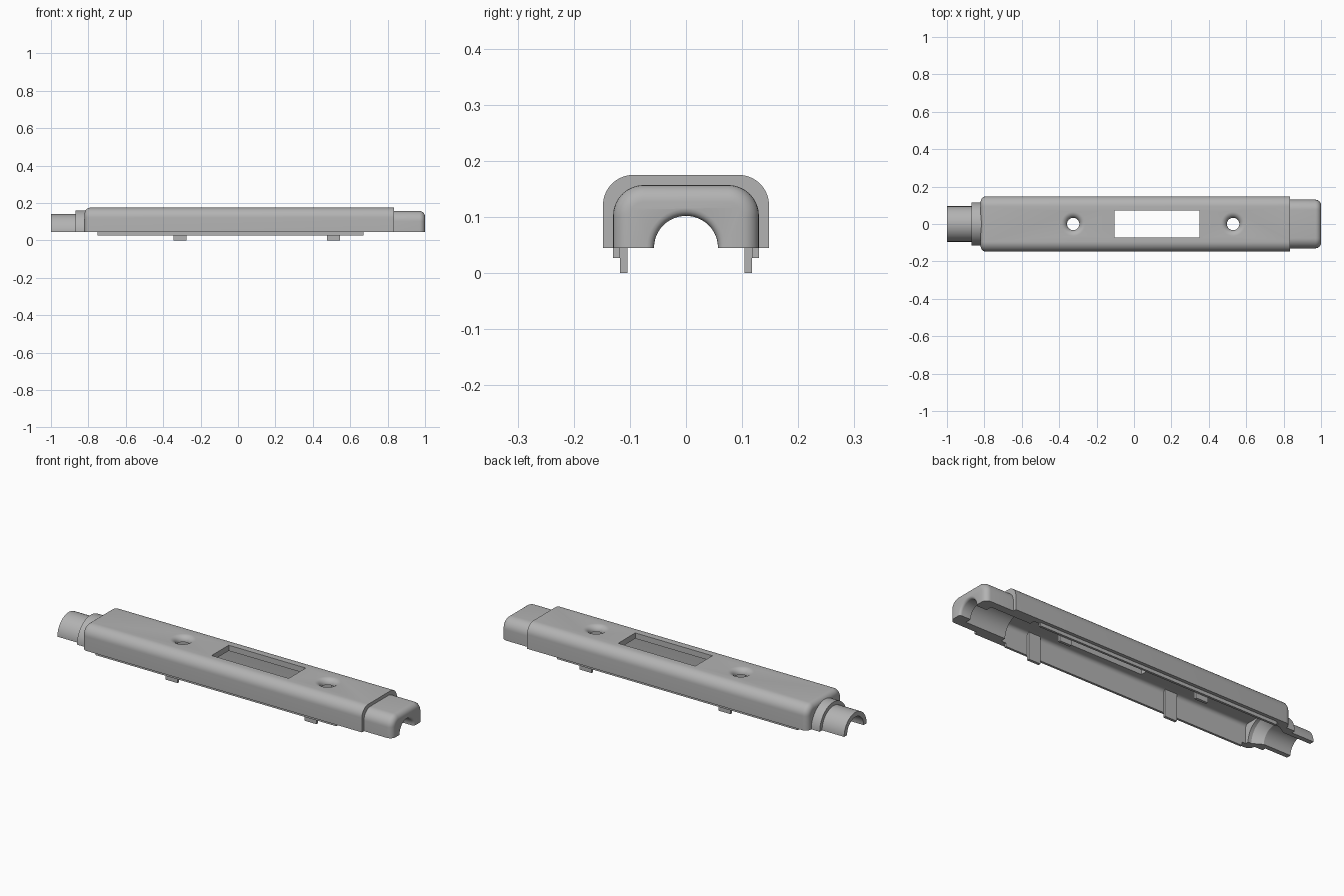
import bpy
import bmesh
from math import sin, cos, pi, radians
from mathutils import Matrix, Vector

cube = bpy.data.objects.get("Cube")
if cube:
    bpy.data.objects.remove(cube, do_unlink=True)

BASE = 0.045  # parting plane of the half shell

grey = bpy.data.materials.new("plain_grey")
grey.use_nodes = True
grey.diffuse_color = (0.45, 0.45, 0.45, 1)
bsdf = next(n for n in grey.node_tree.nodes if n.type == 'BSDF_PRINCIPLED')
bsdf.inputs["Base Color"].default_value = grey.diffuse_color


def finish(name, bm):
    bmesh.ops.remove_doubles(bm, verts=bm.verts, dist=1e-5)
    bmesh.ops.recalc_face_normals(bm, faces=bm.faces)
    mesh = bpy.data.meshes.new(name)
    bm.to_mesh(mesh)
    bm.free()
    mesh.materials.append(grey)
    obj = bpy.data.objects.new(name, mesh)
    bpy.context.collection.objects.link(obj)
    return obj


def skin(name, rings):
    """Closed solid through a row of equal rings of points."""
    bm = bmesh.new()
    loops = [[bm.verts.new(p) for p in ring] for ring in rings]
    n = len(loops[0])
    for a, b in zip(loops, loops[1:]):
        for i in range(n):
            j = (i + 1) % n
            bm.faces.new((a[i], a[j], b[j], b[i]))
    bm.faces.new(loops[0])
    bm.faces.new(loops[-1])
    return finish(name, bm)


def arch(name, stations, w, top, r, base=BASE, seg=10):
    """Round-shouldered arch along x; each station is (x, inset)."""
    rings = []
    for x, d in stations:
        ring = [(x, d - w, base)]
        for side, start in ((-1, pi), (1, pi / 2)):
            for i in range(seg + 1):
                a = start - pi / 2 * i / seg
                ring.append((x, side * (w - r) + (r - d) * cos(a),
                             top - r + (r - d) * sin(a)))
        ring.append((x, w - d, base))
        rings.append(ring)
    return skin(name, rings)


def round_end(x, direction, f, seg=6):
    steps = [pi / 2 * i / seg for i in range(seg + 1)]
    return [(x - direction * f * (1 - sin(a)), f * (1 - cos(a))) for a in steps]


def revolve(name, profile, matrix, seg=48):
    """Solid of revolution from (height, radius) pairs."""
    return skin(name, [[matrix @ Vector((r * cos(2 * pi * i / seg), r * sin(2 * pi * i / seg), h))
                        for i in range(seg)] for h, r in profile])


def box(name, x0, x1, y0, y1, z0, z1):
    bm = bmesh.new()
    bmesh.ops.create_cube(bm, size=1)
    for v in bm.verts:
        v.co = ((x0 + x1) / 2 + v.co.x * (x1 - x0),
                (y0 + y1) / 2 + v.co.y * (y1 - y0),
                (z0 + z1) / 2 + v.co.z * (z1 - z0))
    return finish(name, bm)


# Outer parts
body = arch("main_cover", round_end(-0.82, -1, 0.03)[::-1] + [(0.835, 0)], 0.148, 0.175, 0.054)
cap = arch("end_cap", [(0.82, 0)] + round_end(1.0, 1, 0.03), 0.13, 0.157, 0.055)
collar = arch("cable_collar", [(-0.87, 0), (-0.785, 0)], 0.115, BASE + 0.115, 0.115, seg=16)
tube = arch("cable_tube", [(-1.0, 0), (-0.85, 0)], 0.095, BASE + 0.095, 0.095, seg=16)

# Cutters: cable bore along x, main cavity, window and dished screw holes
along_x = Matrix.Translation((0, 0, BASE)) @ Matrix.Rotation(pi / 2, 4, 'Y')
left_bore = revolve("left_bore_cutter", [(-1.05, 0.07), (-0.84, 0.07), (-0.79, 0.1), (-0.74, 0.1)], along_x)
mouth = [(0.987 + 0.013 * sin(a), 0.07 - 0.013 * cos(a)) for a in (0, pi / 8, pi / 4, pi * 3 / 8, pi / 2)]
right_bore = revolve("right_bore_cutter", [(0.66, 0.09), (0.935, 0.09), (0.935, 0.057)] + mouth + [(1.05, 0.07)],
                     along_x)
cavity = arch("cavity_cutter", [(-0.77, 0), (0.7, 0)], 0.118, 0.145, 0.02, base=-0.1)
window = box("window_cutter", -0.105, 0.35, -0.072, 0.072, 0.1, 0.25)
dish = [(0.145 + 0.03 * sin(a), 0.065 - 0.032 * cos(a)) for a in (pi / 2 * i / 8 for i in range(9))]
holes = [revolve("screw_hole_cutter", [(0.1, 0.033)] + dish + [(0.2, 0.065)], Matrix.Translation((x, 0, 0)))
         for x in (-0.325, 0.53)]

cuts = {body: [cavity, left_bore, right_bore, window] + holes,
        cap: [right_bore], collar: [left_bore], tube: [left_bore]}
for obj, cutters in cuts.items():
    for c in cutters:
        mod = obj.modifiers.new("cut", 'BOOLEAN')
        mod.operation = 'DIFFERENCE'
        mod.solver = 'EXACT'
        mod.object = c
    graph = bpy.context.evaluated_depsgraph_get()
    mesh = bpy.data.meshes.new_from_object(obj.evaluated_get(graph))
    obj.modifiers.clear()
    obj.data = mesh
for c in [cavity, left_bore, right_bore, window] + holes:
    bpy.data.objects.remove(c, do_unlink=True)

# Locating lips and snap tabs on both long walls
for side, label in ((1, "back"), (-1, "front")):
    def strip(name, x0, x1, near, far, z0, z1):
        return box(name, x0, x1, *sorted((side * near, side * far)), z0, z1)
    strip(label + "_lip", -0.75, 0.67, 0.118, 0.13, 0.027, BASE)
    for x, end in ((-0.31, "left_end"), (0.51, "right_end")):
        strip(f"{label}_tab_{end}", x - 0.035, x + 0.035, 0.104, 0.118, 0, 0.145)

# Smooth shading with sharp edges kept
bpy.ops.object.select_all(action='DESELECT')
for obj in cuts:
    obj.select_set(True)
bpy.context.view_layer.objects.active = body
bpy.ops.object.shade_smooth_by_angle(angle=radians(30))
